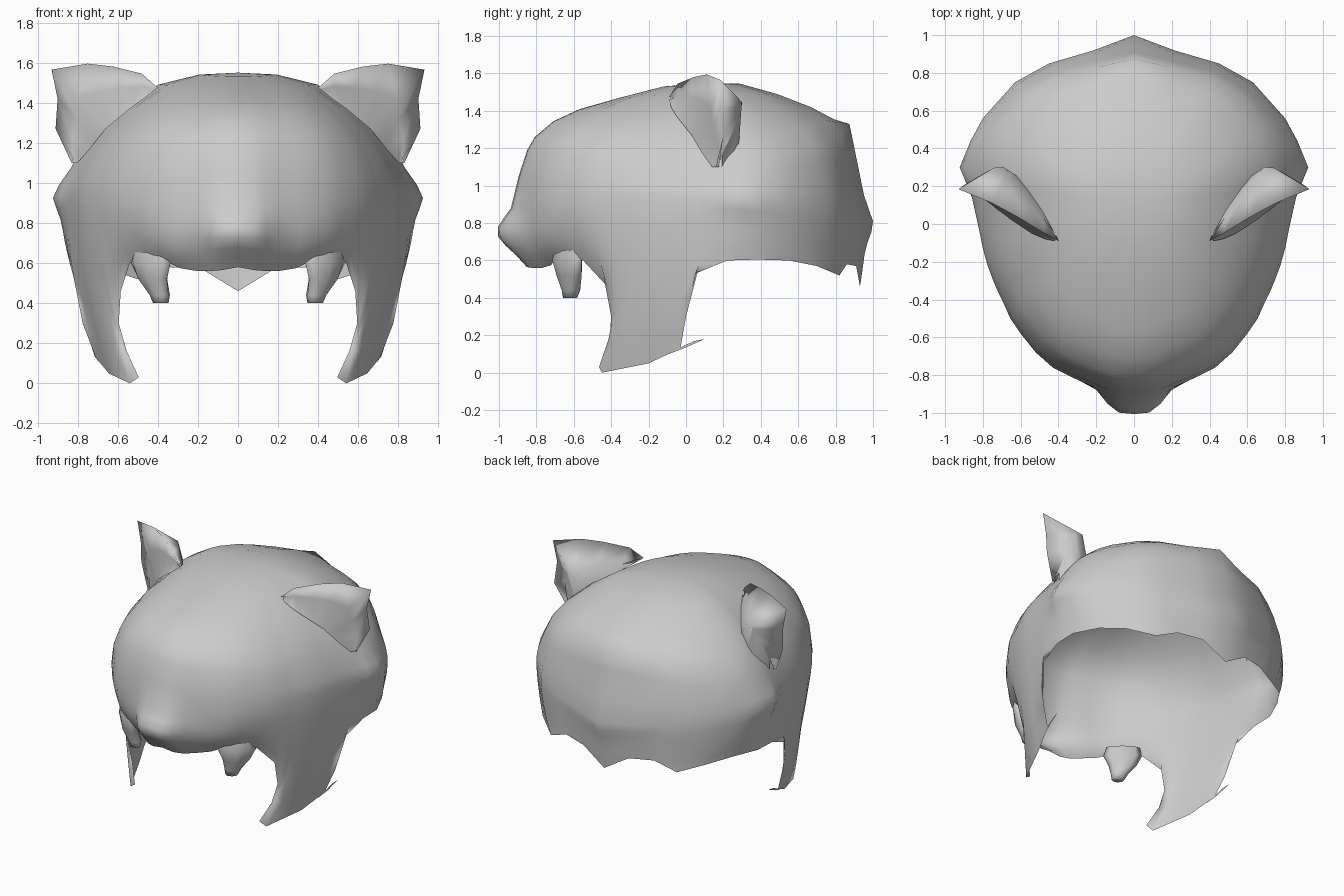
import bpy, bmesh, math
from mathutils import Vector

if "Cube" in bpy.data.objects:
    bpy.data.objects.remove(bpy.data.objects["Cube"])

grey = bpy.data.materials.new("grey")
grey.diffuse_color = (0.6, 0.6, 0.6, 1)
grey.use_nodes = True
grey.node_tree.nodes["Principled BSDF"].inputs["Base Color"].default_value = grey.diffuse_color


def make_part(name, verts, faces):
    """Right half of a part, mirrored across x and smoothed."""
    mesh = bpy.data.meshes.new(name)
    mesh.from_pydata([tuple(v) for v in verts], [], faces)
    bm = bmesh.new()
    bm.from_mesh(mesh)
    bmesh.ops.remove_doubles(bm, verts=bm.verts, dist=0.0005)
    bmesh.ops.recalc_face_normals(bm, faces=bm.faces)
    bm.to_mesh(mesh)
    bm.free()
    obj = bpy.data.objects.new(name, mesh)
    bpy.context.collection.objects.link(obj)
    mesh.materials.append(grey)
    for p in mesh.polygons:
        p.use_smooth = True
    mod = obj.modifiers.new("mirror", 'MIRROR')
    mod.use_clip = True
    mod.merge_threshold = 0.001
    return obj


# Hood shell: each column runs crown -> widest outline (x, y) -> hem (x, y, z)
CROWN = Vector((0, 0.1, 1.55))
columns = [
    # muzzle and mouth
    (0, -.91, 0, -.85, .58), (.08, -.905, .08, -.845, .565), (.14, -.89, .14, -.82, .56),
    (.20, -.865, .20, -.77, .56), (.31, -.82, .29, -.72, .575), (.43, -.76, .36, -.70, .61),
    (.52, -.68, .46, -.63, .62), (.60, -.58, .54, -.55, .60),
    # cheek flap
    (.655, -.50, .585, -.42, .46), (.69, -.42, .595, -.40, .30), (.72, -.36, .555, -.41, .16),
    (.745, -.30, .495, -.465, .03), (.775, -.22, .54, -.45, 0), (.80, -.13, .645, -.20, .05),
    (.82, -.03, .71, -.03, .13), (.84, .06, .775, 0, .30), (.855, .14, .82, .05, .53),
    # nape
    (.87, .22, .84, .22, .60), (.885, .30, .84, .38, .605), (.86, .44, .76, .55, .60),
    (.80, .56, .65, .70, .57), (.63, .75, .50, .82, .52), (.45, .85, .35, .86, .58),
    (.22, .91, .18, .91, .57), (0, .96, 0, .93, .46),
]
# Dome rows: radius factor, then height at front, side, back
dome = [(.22, 1.53, 1.54, 1.545), (.45, 1.47, 1.49, 1.49), (.66, 1.41, 1.365, 1.42),
        (.80, 1.345, 1.255, 1.355), (.90, 1.26, 1.14, 1.28), (.94, 1.19, 1.07, 1.16),
        (.985, 1.05, .99, .95), (1.0, .88, .93, .81)]
LOWER = 6


def with_bumps(p):
    """Push out the nose, the side tufts, the nape tip and the rear peak."""
    if p.y < -0.5:
        p.y -= .105 * math.exp(-(p.x / .17) ** 4 - ((p.z - .75) / .11) ** 2)
    elif p.y > 0.7:
        p.z += .05 * math.exp(-(p.x / .1) ** 2 - ((p.y - .88) / .06) ** 2
                              - ((p.z - 1.28) / .06) ** 2)
        p.y += .04 * math.exp(-(p.x / .17) ** 2 - ((p.z - .80) / .1) ** 2)
    elif p.x > 0.7:
        p.x += .038 * math.exp(-((p.y - .3) / .1) ** 2 - ((p.z - .93) / .08) ** 2)
    return p


verts, faces = [], []
for ex, ey, hx, hy, hz in columns:
    d = Vector((ex, ey - CROWN.y))
    c = d.y / d.length
    front, back = max(0, -c) ** 2, max(0, c) ** 2
    side = 1 - front - back
    verts.append(CROWN.copy())
    for r, zf, zs, zb in dome:
        z = zf * front + zs * side + zb * back
        verts.append(with_bumps(Vector((d.x * r, CROWN.y + d.y * r, z))))
    power = 3.5 if ey < -.7 else 2
    for k in range(1, LOWER + 1):
        t = k / LOWER
        s = t ** power
        verts.append(with_bumps(Vector((ex + (hx - ex) * s, ey + (hy - ey) * s,
                                        z + (hz - z) * t))))
n = 1 + len(dome) + LOWER
for i in range(len(columns) - 1):
    a, b = i * n, (i + 1) * n
    faces.append((a, a + 1, b + 1))
    for j in range(1, n - 1):
        faces.append((a + j, a + j + 1, b + j + 1, b + j))
make_part("hood_shell", verts, faces)

# Small spike at the rear corner of the cheek flap
make_part("flap_spike", [(.69, -.09, .10), (.715, 0, .135), (.73, .10, .18),
                         (.72, .04, .168), (.71, -.03, .135)], [(0, 1, 2, 3, 4)])

# Ears: open front and back sheets sharing a rim, their lower edges sunk in the head
rim = [Vector(p) for p in [
    (.40, -.09, 1.475), (.48, -.045, 1.545), (.62, .04, 1.58), (.75, .11, 1.595),
    (.93, .185, 1.565), (.90, .18, 1.42), (.91, .20, 1.27), (.83, .16, 1.10)]]
front_root = [Vector(p) for p in [
    (.42, -.09, 1.46), (.47, -.08, 1.42), (.54, -.05, 1.37), (.60, -.01, 1.32),
    (.66, .03, 1.27), (.70, .06, 1.22), (.74, .09, 1.17), (.80, .14, 1.10)]]
bulge = Vector((.68, .335, 1.41))
back_root = [Vector(p) for p in [
    (.42, -.05, 1.46), (.48, .06, 1.42), (.54, .16, 1.36), (.60, .24, 1.30),
    (.68, .28, 1.22), (.72, .28, 1.18), (.76, .25, 1.14), (.80, .19, 1.09)]]
m = len(rim)
front_mid = [p.lerp(q, .5) + Vector((0, .025, 0)) for p, q in zip(rim, front_root)]
back_mid = [p.lerp(bulge, f) for p, f in zip(rim, (.3, .6, .8, .85, .75, .75, .6, .2))]
verts = rim + front_mid + front_root + back_mid + back_root
faces = []
for i in range(m - 1):
    for u, v in ((0, 1), (1, 2), (3, 0), (4, 3)):
        faces.append((u * m + i, u * m + i + 1, v * m + i + 1, v * m + i))
make_part("ear", verts, faces)

# Fangs: flattened tapered rings along the mouth edge (centre x, y, z, long and thin radius)
rings = [(.44, -.635, .67, .11, .025), (.435, -.635, .60, .125, .045), (.425, -.625, .52, .09, .05),
         (.39, -.615, .44, .055, .045), (.385, -.62, .40, .042, .035)]
SIDES = 8
ca, sa = math.cos(math.radians(38)), math.sin(math.radians(38))
verts = []
for x, y, z, rl, rt in rings:
    for k in range(SIDES):
        a = math.tau * k / SIDES
        u, v = rl * math.cos(a), rt * math.sin(a)
        verts.append(Vector((x + u * ca - v * sa, y + u * sa + v * ca, z)))
faces = [(q * SIDES + k, q * SIDES + (k + 1) % SIDES,
          (q + 1) * SIDES + (k + 1) % SIDES, (q + 1) * SIDES + k)
         for q in range(len(rings) - 1) for k in range(SIDES)]
faces.append(tuple(range((len(rings) - 1) * SIDES, len(rings) * SIDES)))
make_part("fang", verts, faces)
